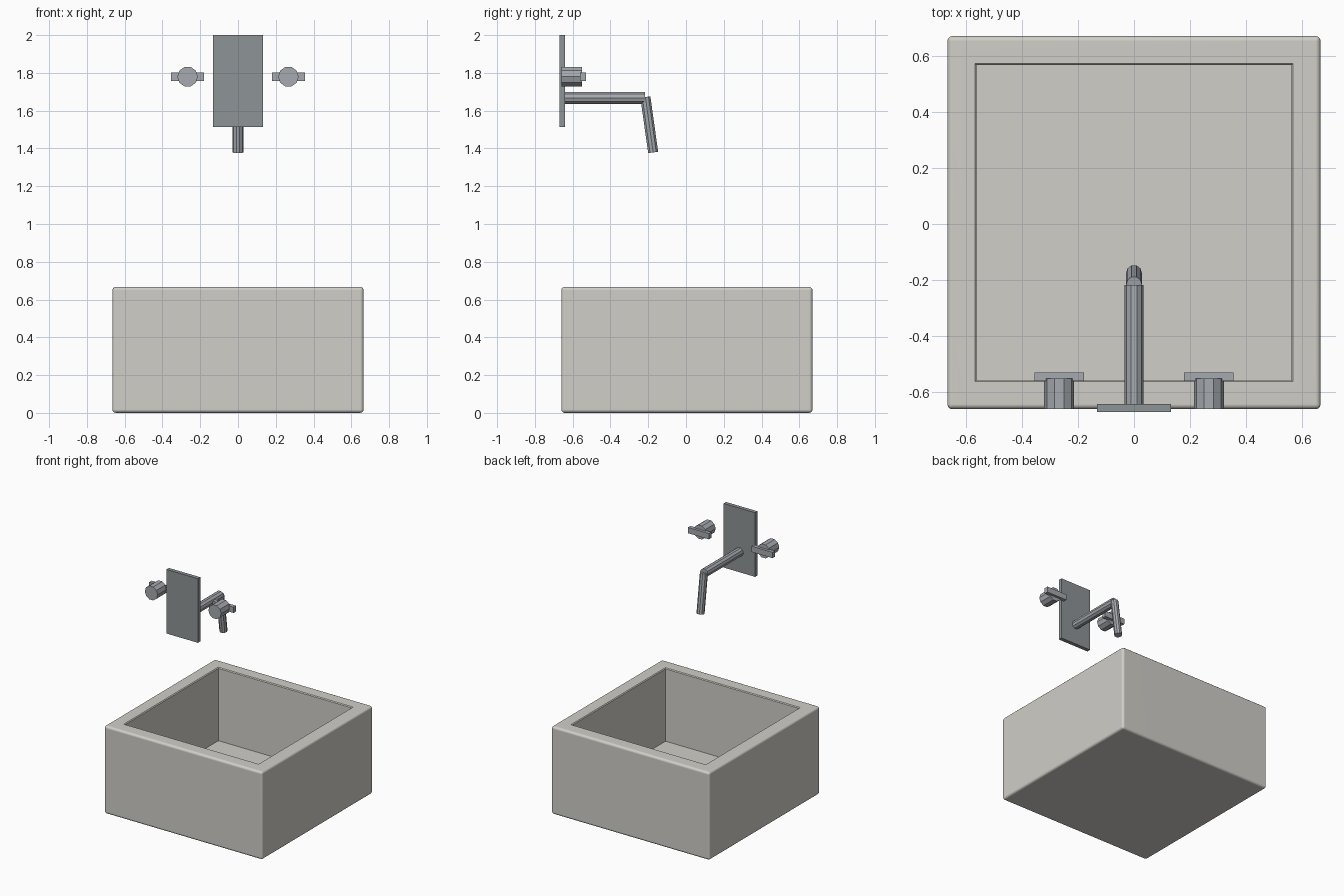
import bpy, bmesh, math
from mathutils import Vector, Matrix

if "Cube" in bpy.data.objects:
    bpy.data.objects.remove(bpy.data.objects["Cube"])


def make_object(name, bm, mat):
    mesh = bpy.data.meshes.new(name)
    bmesh.ops.recalc_face_normals(bm, faces=bm.faces)
    bm.to_mesh(mesh)
    bm.free()
    obj = bpy.data.objects.new(name, mesh)
    bpy.context.collection.objects.link(obj)
    mesh.materials.append(mat)
    return obj


def material(name, color):
    mat = bpy.data.materials.new(name)
    mat.diffuse_color = color
    mat.use_nodes = True
    mat.node_tree.nodes["Principled BSDF"].inputs["Base Color"].default_value = mat.diffuse_color
    return mat


def box_mesh(lo, hi):
    bm = bmesh.new()
    bmesh.ops.create_cube(bm, size=1)
    lo, hi = Vector(lo), Vector(hi)
    for v in bm.verts:
        v.co = (lo + hi) / 2 + v.co * (hi - lo)
    return bm


def rod_mesh(start, end, radius, sides=10):
    start, end = Vector(start), Vector(end)
    axis = end - start
    bm = bmesh.new()
    rot = Vector((0, 0, 1)).rotation_difference(axis).to_matrix().to_4x4()
    # quarter turn puts corners at the left and right
    place = Matrix.Translation((start + end) / 2) @ rot @ Matrix.Rotation(math.pi / 2, 4, 'Z')
    bmesh.ops.create_cone(bm, cap_ends=True, segments=sides, radius1=radius,
                          radius2=radius, depth=axis.length, matrix=place)
    return bm


STONE = material("stone", (0.63, 0.62, 0.58, 1))
PLATE = material("plate_steel", (0.27, 0.295, 0.305, 1))
STEEL = material("steel", (0.38, 0.40, 0.43, 1))

# Hollow basin: inset the top face, then push it down to form the floor
bm = box_mesh((-0.665, -0.66, 0), (0.665, 0.67, 0.667))
top = max(bm.faces, key=lambda f: f.calc_center_median().z)
bmesh.ops.inset_region(bm, faces=[top], thickness=0.104, use_even_offset=True)
floor = bmesh.ops.extrude_discrete_faces(bm, faces=[top])["faces"][0]
bmesh.ops.translate(bm, vec=(0, 0, -0.555), verts=floor.verts)

# Round the outer edges, and lightly ease the rim of the opening
outer = [e for e in bm.edges if all(abs(v.co.x) > 0.6 for v in e.verts)]
bmesh.ops.bevel(bm, geom=outer, offset=0.018, segments=3, profile=0.5, affect='EDGES')
rim = [e for e in bm.edges
       if all(abs(v.co.x) < 0.6 and v.co.z > 0.6 and abs(v.co.y) < 0.6 for v in e.verts)]
bmesh.ops.bevel(bm, geom=rim, offset=0.006, segments=1, profile=0.5, affect='EDGES')
basin = make_object("basin", bm, STONE)
bpy.context.view_layer.objects.active = basin
basin.select_set(True)
bpy.ops.object.shade_smooth_by_angle(angle=math.radians(40))
weighted = basin.modifiers.new("flat_walls", 'WEIGHTED_NORMAL')
weighted.keep_sharp = True

# Wall plate and two-piece spout
make_object("wall_plate", box_mesh((-0.132, -0.67, 1.513), (0.132, -0.641, 2.0)), PLATE)
make_object("spout_arm", rod_mesh((0, -0.645, 1.668), (0, -0.217, 1.668), 0.033), STEEL)
make_object("spout_outlet", rod_mesh((0, -0.215, 1.672), (0, -0.174, 1.379), 0.028), STEEL)

# Tap handles on both sides: round knob with a flat cross lever
for side, label in ((-1, "left"), (1, "right")):
    x = side * 0.267
    make_object(f"{label}_knob",
                rod_mesh((x, -0.66, 1.78), (x, -0.55, 1.78), 0.054), STEEL)
    make_object(f"{label}_lever",
                box_mesh((x - 0.088, -0.56, 1.757), (x + 0.088, -0.53, 1.801)), STEEL)
